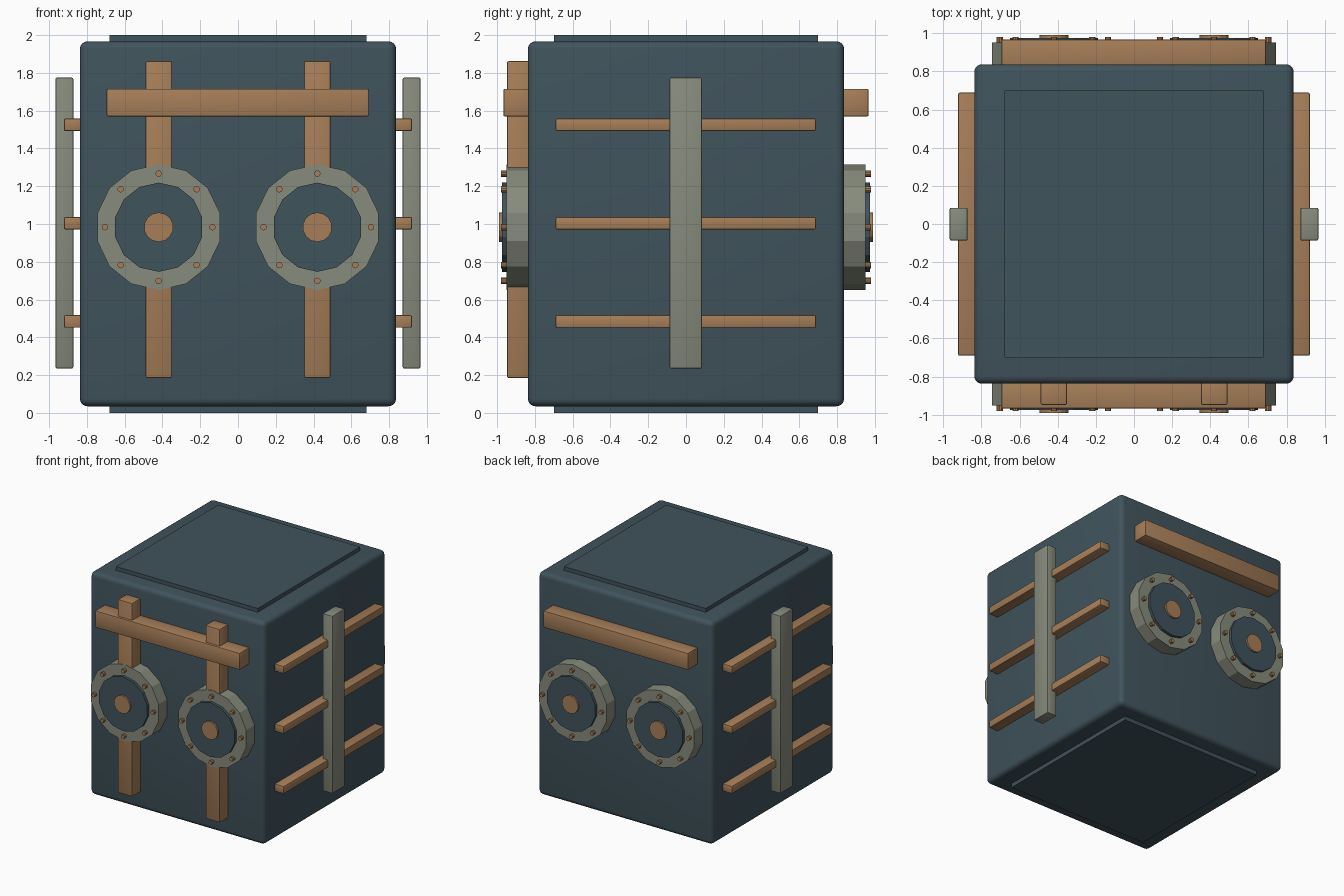
import bpy, math

if "Cube" in bpy.data.objects:
    bpy.data.objects.remove(bpy.data.objects["Cube"])


def material(name, r, g, b):
    """Flat colour from sRGB bytes, stored as linear values."""
    def lin(c):
        c /= 255
        return c / 12.92 if c <= 0.04045 else ((c + 0.055) / 1.055) ** 2.4
    m = bpy.data.materials.new(name)
    m.diffuse_color = (lin(r), lin(g), lin(b), 1)
    m.use_nodes = True
    m.node_tree.nodes["Principled BSDF"].inputs["Base Color"].default_value = m.diffuse_color
    return m


DARK = material("dark_slate", 64, 83, 92)
BROWN = material("copper_brown", 166, 126, 88)
GREY = material("warm_grey", 135, 139, 124)


def box(name, x, y, z, mat, bevel=0.008, segments=2):
    """Bevelled box spanning the given (min, max) ranges."""
    bpy.ops.mesh.primitive_cube_add(
        size=1, location=[(a + b) / 2 for a, b in (x, y, z)])
    ob = bpy.context.object
    ob.name = name
    ob.scale = [b - a for a, b in (x, y, z)]
    bpy.ops.object.transform_apply(location=False, rotation=False, scale=True)
    ob.data.materials.append(mat)
    if bevel:
        mod = ob.modifiers.new("bevel", 'BEVEL')
        mod.width = bevel
        mod.segments = segments
        bpy.ops.object.modifier_apply(modifier=mod.name)
        bpy.ops.object.shade_smooth_by_angle(angle=math.radians(35))
    return ob


def disc(name, x, z, radius, side, near, far, mat, sides=14):
    """Cylinder along y on the front (side -1) or back (side 1)."""
    bpy.ops.mesh.primitive_cylinder_add(
        vertices=sides, radius=radius, depth=far - near,
        location=(x, side * (near + far) / 2, z),
        rotation=(math.pi / 2, 0, 0))
    ob = bpy.context.object
    ob.name = name
    ob.data.materials.append(mat)
    return ob


def span(a, b, side):
    return tuple(sorted((a * side, b * side)))


# Main body with rounded edges, plus thin lid and base plates
box("body", (-0.837, 0.837), (-0.837, 0.837), (0.035, 1.967), DARK, 0.04, 4)
box("top_plate", (-0.68, 0.68), (-0.70, 0.70), (1.95, 2.0), DARK, 0)
box("bottom_plate", (-0.68, 0.68), (-0.70, 0.70), (0.0, 0.05), DARK, 0)

# Two upright posts on the front only
for x in (-0.42, 0.42):
    box("front_post", (x - 0.069, x + 0.069), (-0.948, -0.82),
        (0.185, 1.862), BROWN)

# Front and back: crossbar and two riveted portholes
for side, label in ((-1, "front"), (1, "back")):
    box(label + "_crossbar", (-0.695, 0.692), span(0.82, 0.967, side),
        (1.57, 1.716), BROWN)
    for x in (-0.42, 0.42):
        z = 0.983
        disc(label + "_porthole_ring", x, z, 0.333, side, 0.82, 0.951, GREY)
        disc(label + "_porthole_disc", x, z, 0.236, side, 0.90, 0.975, DARK)
        disc(label + "_porthole_hub", x, z, 0.078, side, 0.95, 0.99, BROWN)
        for i in range(8):
            a = i * math.pi / 4
            disc(label + "_rivet", x + 0.284 * math.cos(a),
                 z + 0.284 * math.sin(a), 0.017, side, 0.945, 0.98, BROWN, 10)

# Left and right: three rails held by an upright strap
for side, label in ((-1, "left"), (1, "right")):
    box(label + "_strap", span(0.872, 0.966, side), (-0.087, 0.085),
        (0.235, 1.775), GREY)
    for z in (0.484, 1.004, 1.525):
        box(label + "_rail", span(0.82, 0.922, side), (-0.69, 0.688),
            (z - 0.033, z + 0.033), BROWN)
